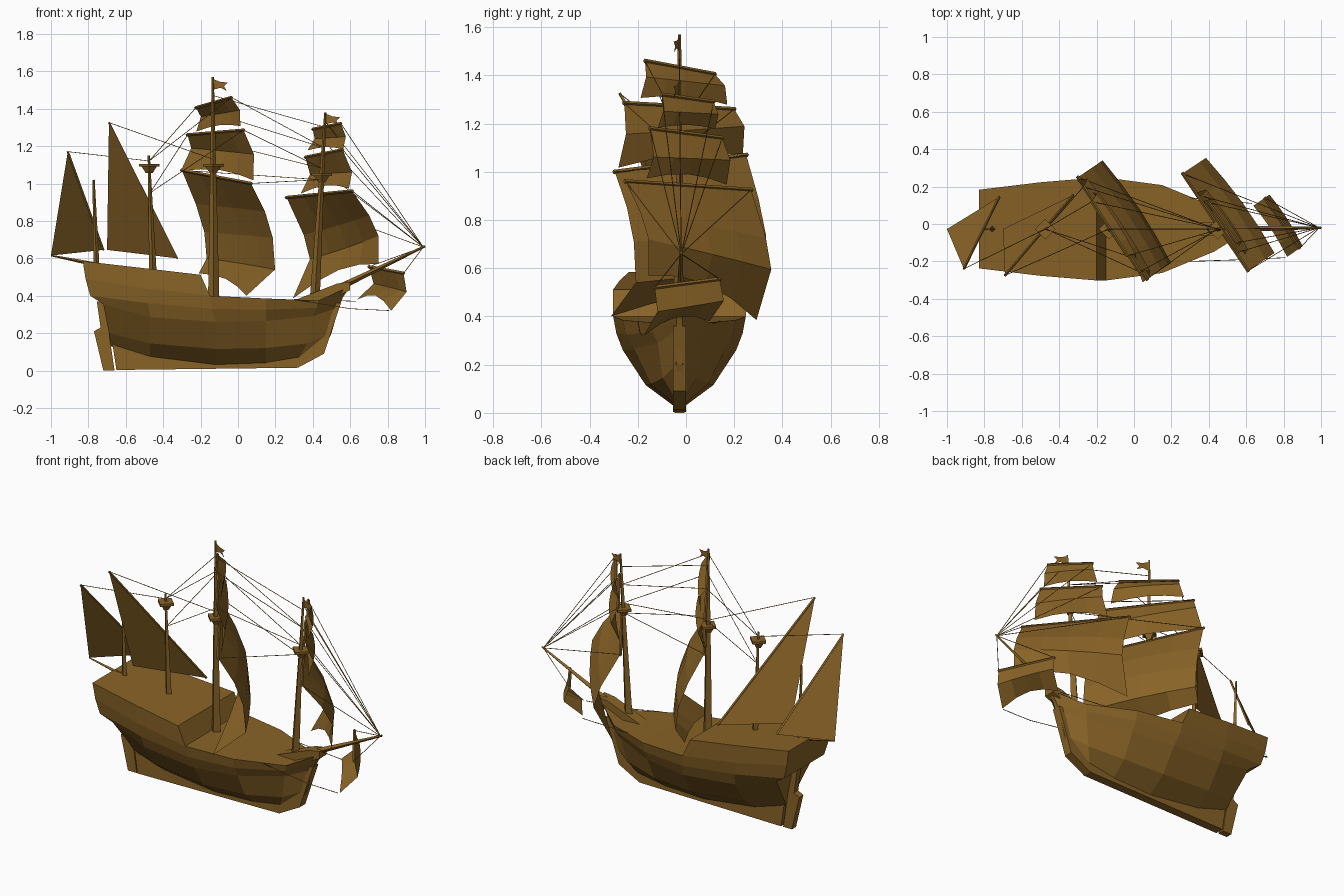
import bpy, bmesh, math
from mathutils import Vector as V

if "Cube" in bpy.data.objects:
    bpy.data.objects.remove(bpy.data.objects["Cube"])

CY = -0.027  # centreline of the ship
wood = bpy.data.materials.new("wood")
wood.diffuse_color = (0.25, 0.125, 0.02, 1)
wood.use_nodes = True
wood.node_tree.nodes["Principled BSDF"].inputs["Base Color"].default_value = wood.diffuse_color


def finish(name, bm, closed=True):
    if closed:
        bmesh.ops.recalc_face_normals(bm, faces=bm.faces)
    me = bpy.data.meshes.new(name)
    bm.to_mesh(me)
    bm.free()
    me.materials.append(wood)
    ob = bpy.data.objects.new(name, me)
    bpy.context.collection.objects.link(ob)
    return ob


def beam(bm, a, b, r1, r2, sides=4):
    a, b = V(a), V(b)
    d = b - a
    m = d.to_track_quat('Z', 'Y').to_matrix().to_4x4()
    m.translation = (a + b) / 2
    bmesh.ops.create_cone(bm, cap_ends=True, segments=sides, radius1=r1,
                          radius2=r2, depth=d.length, matrix=m)


def spar(name, a, b, r1, r2):
    bm = bmesh.new()
    beam(bm, a, b, r1, r2)
    return finish(name, bm)


def plate(name, pts, thick, y=CY):
    # side profile (x, z) extruded across the ship
    bm = bmesh.new()
    f = bm.faces.new([bm.verts.new((x, y - thick / 2, z)) for x, z in pts])
    r = bmesh.ops.extrude_face_region(bm, geom=[f])
    vs = [g for g in r['geom'] if isinstance(g, bmesh.types.BMVert)]
    bmesh.ops.translate(bm, verts=vs, vec=(0, thick, 0))
    return finish(name, bm)


def loft(name, rows):
    # rows of (x, half width, z) from bottom to top, mirrored port/starboard
    bm = bmesh.new()
    g = {s: [[bm.verts.new((x, CY + s * w, z)) for x, w, z in r] for r in rows]
         for s in (-1, 1)}
    n, m = len(rows), len(rows[0])
    for s in g:
        for i in range(n - 1):
            for j in range(m - 1):
                bm.faces.new((g[s][i][j], g[s][i][j + 1],
                              g[s][i + 1][j + 1], g[s][i + 1][j]))
    for i in range(n - 1):          # stern and front closure
        for j in (0, m - 1):
            bm.faces.new((g[-1][i][j], g[1][i][j], g[1][i + 1][j], g[-1][i + 1][j]))
    for j in range(m - 1):          # bottom and deck
        for i in (0, n - 1):
            bm.faces.new((g[-1][i][j], g[1][i][j], g[1][i][j + 1], g[-1][i][j + 1]))
    bmesh.ops.remove_doubles(bm, verts=bm.verts, dist=0.001)
    return finish(name, bm)


# Hull and raised stern deck
sheer = [(-.815, .205, .49), (-.5, .25, .44), (-.15, .275, .40),
         (.15, .235, .385), (.43, .12, .375), (.6, .012, .45)]
loft("hull", [
    [(-.68, .012, .13), (-.47, .02, .07), (-.12, .025, .03),
     (.15, .025, .04), (.32, .02, .06), (.46, .012, .11)],
    [(-.69, .06, .2), (-.47, .12, .145), (-.12, .14, .115),
     (.15, .12, .12), (.37, .07, .145), (.5, .012, .2)],
    [(-.72, .17, .355), (-.47, .215, .285), (-.12, .235, .26),
     (.15, .19, .265), (.4, .09, .29), (.54, .012, .34)],
    [(-.79, .195, .40), (-.48, .24, .36), (-.14, .262, .33),
     (.15, .222, .325), (.42, .11, .335), (.56, .012, .39)],
    sheer])
loft("stern_deck", [sheer[:3], [(-.83, .21, .585), (-.5, .25, .547), (-.2, .275, .512)]])

# Keel with stem, rudder and bow platform
plate("keel", [(-.65, .003), (.32, .015), (.46, .09), (.55, .36), (.5, .36),
               (.42, .17), (.28, .09), (-.6, .12), (-.66, .33), (-.70, .33)], .054)
plate("rudder", [(-.72, 0), (-.66, 0), (-.715, .37), (-.755, .37),
                 (-.735, .23), (-.77, .21)], .04)
plate("bow_platform", [(.3, .375), (.53, .465), (.6, .475), (.6, .43), (.45, .36)], .07)
spar("bowsprit", (.45, CY, .4), (1, -.02, .665), .02, .006)
spar("stern_boom", (-.75, CY, .565), (-1, CY, .615), .012, .004)

# Masts: name, foot x/z, head x/z, radius, lookout height
masts = [("main_mast", -.13, .39, -.135, 1.57, .03, 1.09),
         ("fore_mast", .41, .37, .467, 1.38, .027, 1.04),
         ("mizzen_mast", -.455, .52, -.477, 1.15, .02, 1.09),
         ("aft_mast", -.757, .56, -.772, 1.02, .016, None)]
for name, x0, z0, x1, z1, r, nest in masts:
    spar(name, (x0, CY, z0), (x1, CY, z1), r, .006)
    if nest:
        x = x0 + (x1 - x0) * (nest - z0) / (z1 - z0)
        bm = bmesh.new()
        beam(bm, (x, CY, nest - .035), (x, CY, nest), .018, .04)
        beam(bm, (x, CY, nest), (x, CY, nest + .015), .055, .055)
        finish(name + "_lookout", bm)

# Swallow-tailed flags
for name, x, z in (("main_flag", -.135, 1.5), ("fore_flag", .466, 1.315)):
    bm = bmesh.new()
    bm.faces.new([bm.verts.new((x + a, CY - a * .3, z + b)) for a, b in
                  ((0, 0), (.04, .012), (.075, -.005), (.06, .02), (.08, .04), (.04, .043), (0, .06))])
    finish(name, bm, False)


def square_sail(name, p, q, rows, widen=0, arch=.03):
    # rows: (bulge, drop) at the port end and (bulge, drop) at the starboard end
    p, q = V(p), V(q)
    d = q - p
    n = V((-d.y, d.x, 0)).normalized()
    rows = [(0, 0, 0, 0)] + rows
    cols, last = 4, len(rows) - 1
    bm = bmesh.new()
    grid = []
    for k, (bp, dp, bq, dq) in enumerate(rows):
        line = []
        for c in range(cols + 1):
            u = c / cols
            s = math.sin(math.pi * u)
            w = (u - .5) * (1 + 2 * widen * k / last) + .5
            b = (bp + (bq - bp) * u) + (.03 * s * d.length if 0 < k else 0)
            drop = dp + (dq - dp) * u - (arch * s if k == last else 0)
            line.append(bm.verts.new(p + d * w + n * b - V((0, 0, drop))))
        grid.append(line)
    for a, b in zip(grid, grid[1:]):
        for c in range(cols):
            bm.faces.new((a[c], a[c + 1], b[c + 1], b[c]))
    finish(name, bm, False)
    spar(name + "_yard", p - d * .01, q + d * .01, .009, .009)


square_sail("main_course", (-.30, .25, 1.07), (.07, -.295, 1.0),
            [(.09, .18, .09, .15), (.145, .33, .14, .29), (.16, .47, .155, .46), (.11, .55, -.03, .6)])
square_sail("main_topsail", (-.27, .2, 1.26), (.03, -.256, 1.285),
            [(.04, .07, .05, .13), (-.01, .19, .03, .27)], .09)
square_sail("main_topgallant", (-.225, .12, 1.405), (-.035, -.17, 1.46),
            [(.045, .045, .04, .07), (.03, .12, .03, .16)], .12, .02)
square_sail("fore_course", (.26, .27, .925), (.61, -.25, .96),
            [(.11, .2, .11, .13), (.15, .33, .17, .24), (.04, .54, .17, .39)], 0, .06)
square_sail("fore_topsail", (.36, .15, 1.14), (.56, -.15, 1.18),
            [(.04, .09, .05, .12), (-.01, .19, .02, .21)], .08)
square_sail("fore_topgallant", (.40, .115, 1.29), (.55, -.1, 1.32),
            [(.02, .05, .025, .07), (-.02, .11, 0, .14)], .08, .015)
square_sail("spritsail", (.70, .14, .555), (.885, -.13, .52),
            [(.03, .09, .02, .1), (-.075, .175, -.08, .2)], 0, .05)

# Triangular aft sails: peak, tack, clew
for name, a, b, c in (
        ("mizzen_sail", (-.69, -.275, 1.325), (-.325, .155, .60), (-.70, CY, .645)),
        ("aft_sail", (-.91, -.24, 1.17), (-.72, .145, .645), (-1, CY, .615))):
    bm = bmesh.new()
    bm.faces.new([bm.verts.new(v) for v in (a, b, c)])
    finish(name, bm, False)
    spar(name + "_yard", a, b, .007, .007)

# Rigging lines
tip, fore, main, miz = (.99, -.02, .66), (.46, CY, 1.19), (-.135, CY, 1.13), (-.475, CY, 1.12)
ropes = [(tip, (.467, CY, 1.33)), (tip, (.55, -.1, 1.32)), (tip, (.40, .115, 1.29)),
         (tip, (.56, -.15, 1.18)), (tip, (.36, .15, 1.14)),
         (tip, (.61, -.25, .96)), (tip, (.26, .27, .925)),
         (fore, (-.035, -.17, 1.46)), (fore, (-.225, .12, 1.405)),
         ((.45, CY, 1.08), (.03, -.256, 1.285)), ((.45, CY, 1.08), (-.27, .2, 1.26)),
         ((.44, CY, 1.02), (.07, -.295, 1.0)), ((.44, CY, 1.02), (-.30, .25, 1.07)),
         ((-.135, CY, 1.47), (.467, CY, 1.3)),
         (miz, (-.225, .12, 1.405)), (miz, (-.035, -.17, 1.46)),
         ((-.47, CY, .95), (-.27, .2, 1.26)), ((-.47, CY, .95), (.03, -.256, 1.285)),
         (main, (-.69, -.275, 1.325)), (miz, (-.91, -.24, 1.17)),
         (tip, (.70, .14, .555)), (tip, (.885, -.13, .52)),
         ((.3, .14, .38), (.63, .11, .37)),
         ((.3, -.2, .38), (.6, -.19, .33)), ((.6, -.19, .33), (.81, -.18, .32))]
bm = bmesh.new()
for a, b in ropes:
    beam(bm, a, b, .0022, .0022, 3)
finish("rigging", bm)
